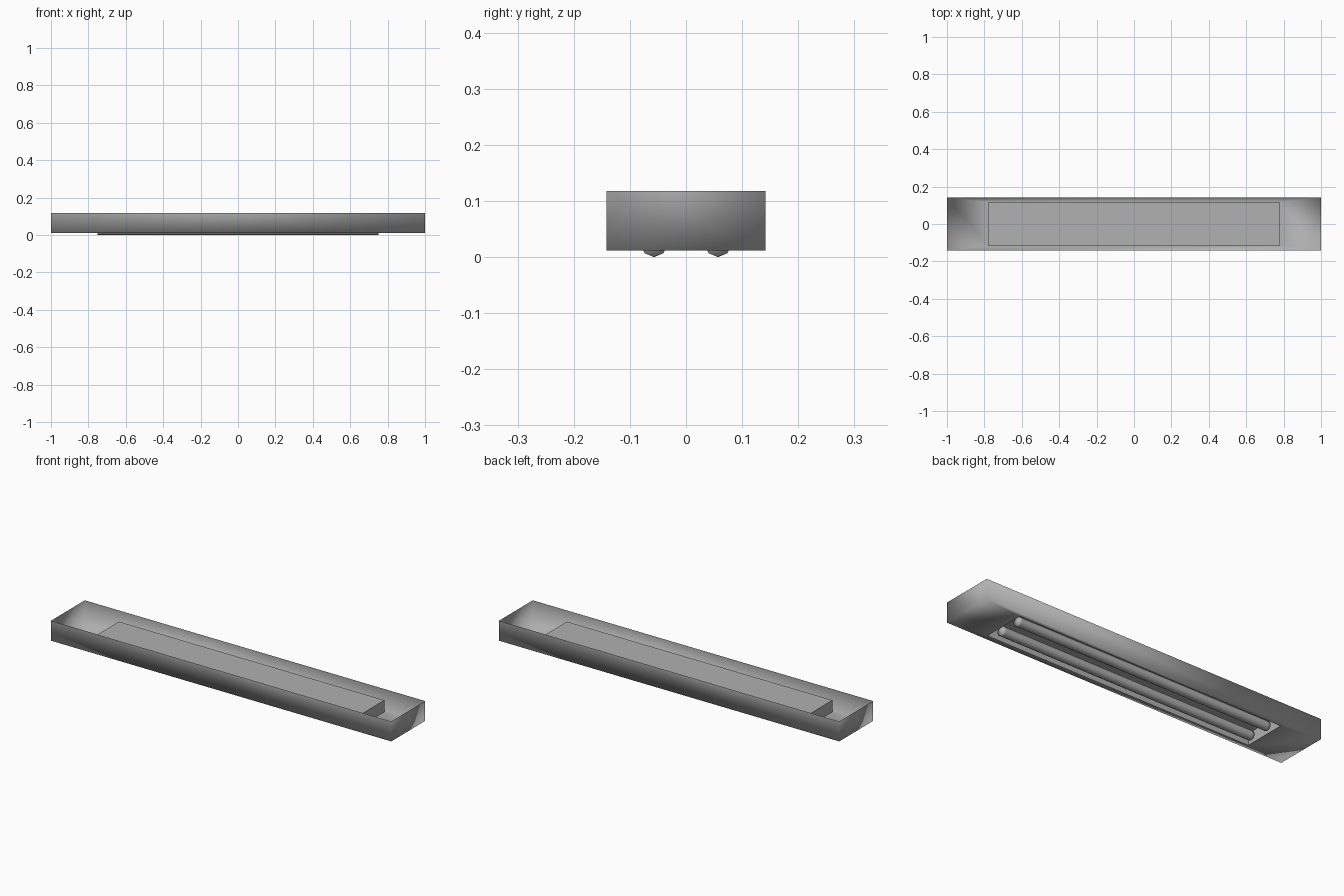
import bpy, bmesh, math
from mathutils import Matrix

if "Cube" in bpy.data.objects:
    bpy.data.objects.remove(bpy.data.objects["Cube"])

BASE, RIM, TRAY = 0.012, 0.118, 0.074   # plate, rim and tray-top heights
OUTER, OPENING = (1.0, 0.142), (0.78, 0.115)

# Mid-grey finish shared by every part
grey = bpy.data.materials.new("dark_grey")
grey.diffuse_color = (0.44, 0.44, 0.44, 1)
grey.use_nodes = True
grey.node_tree.nodes["Principled BSDF"].inputs["Base Color"].default_value = grey.diffuse_color


def make_object(name, bm):
    mesh = bpy.data.meshes.new(name)
    bm.to_mesh(mesh)
    bm.free()
    mesh.materials.append(grey)
    obj = bpy.data.objects.new(name, mesh)
    bpy.context.collection.objects.link(obj)
    return obj


def rect_shell(name, rings, cap=False, bevel=0):
    """Sheet-metal skin through a series of rectangles (half size, height)."""
    bm = bmesh.new()
    loops = [[bm.verts.new((sx * hx, sy * hy, z))
              for sx, sy in ((-1, -1), (1, -1), (1, 1), (-1, 1))]
             for (hx, hy), z in rings]
    for a, b in zip(loops, loops[1:]):
        for i in range(4):
            j = (i + 1) % 4
            bm.faces.new((a[i], b[i], b[j], a[j]))
    if cap:
        bm.faces.new(loops[-1][::-1])
    if bevel:
        # Soften the folded outer edges
        folds = [e for e in bm.edges if len(e.link_faces) == 2
                 and e.calc_face_angle() > 1]
        bmesh.ops.bevel(bm, geom=folds, offset=bevel, segments=2, profile=0.5,
                        affect='EDGES')
        for f in bm.faces:
            f.smooth = True
    return make_object(name, bm)


# Open-topped housing: side walls and bottom plate with a long opening
rect_shell("housing", [(OUTER, RIM), (OUTER, BASE), (OPENING, BASE)],
           bevel=0.003)

# Reflector tray recessed up through the opening
rect_shell("reflector_tray", [(OPENING, BASE), (OPENING, TRAY)], cap=True)

# Two eight-sided lamp tubes running lengthwise, with short end collars
R, HALF, COLLAR = 0.024, 0.75, 0.015
for side, y in (("front", -0.057), ("back", 0.057)):
    bm = bmesh.new()
    bmesh.ops.create_cone(bm, cap_ends=True, segments=8, radius1=R, radius2=R,
                          depth=2 * HALF,
                          matrix=Matrix.Translation((0, y, R))
                          @ Matrix.Rotation(math.pi / 2, 4, 'Y'))
    for x in (-HALF + COLLAR, HALF - COLLAR):
        bmesh.ops.bisect_plane(bm, geom=bm.verts[:] + bm.edges[:] + bm.faces[:],
                               plane_co=(x, 0, 0), plane_no=(1, 0, 0))
    for f in bm.faces:
        f.smooth = True
    make_object(side + "_lamp_tube", bm)
